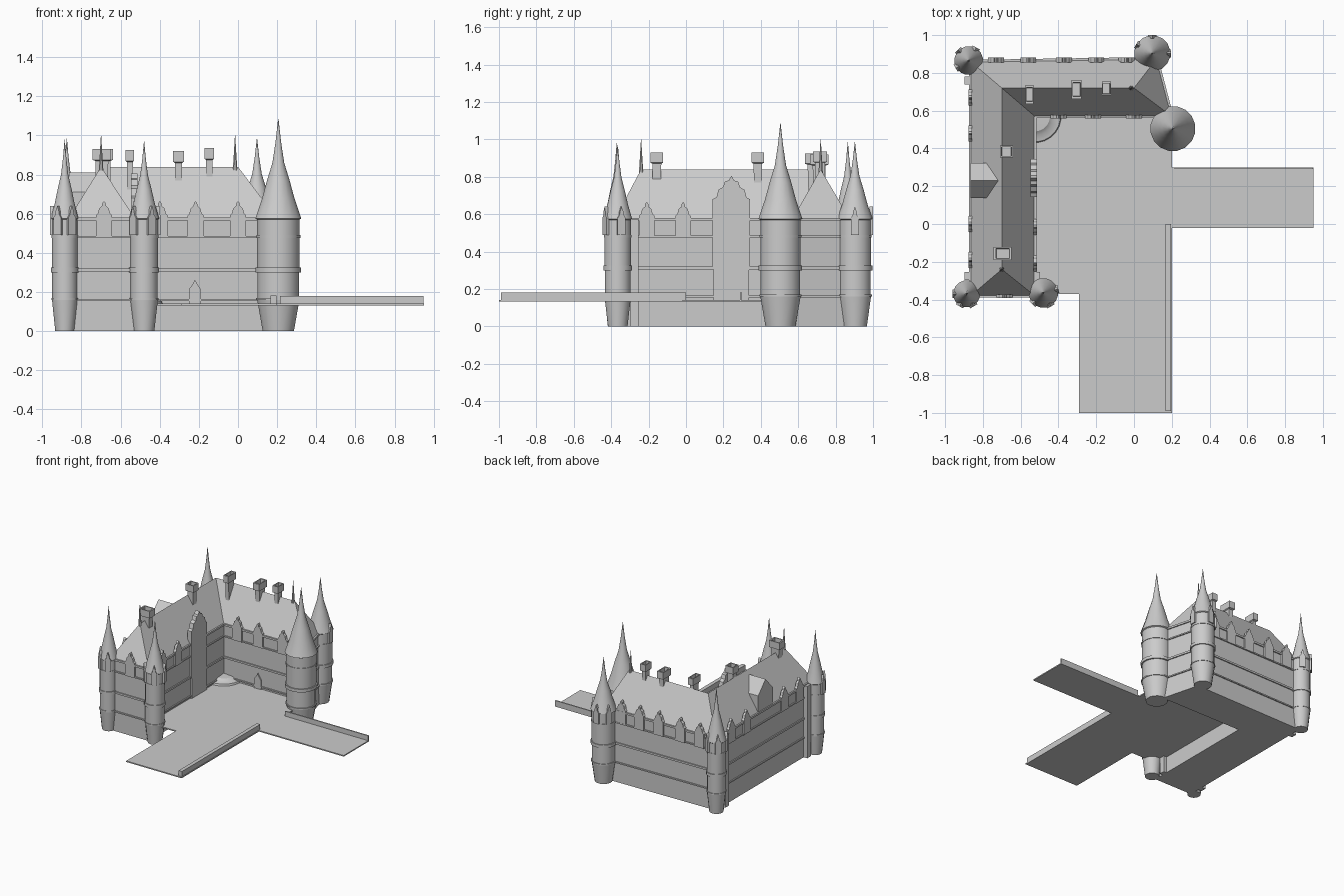
import bpy, bmesh, math
from mathutils import Vector, Matrix

if "Cube" in bpy.data.objects:
    bpy.data.objects.remove(bpy.data.objects["Cube"], do_unlink=True)

# One stone colour for everything
stone = bpy.data.materials.new("grey stone")
stone.use_nodes = True
COLOUR = (0.6, 0.6, 0.6, 1)
stone.diffuse_color = COLOUR
stone.node_tree.nodes["Principled BSDF"].inputs["Base Color"].default_value = COLOUR


def finish(name, bm, smooth=False):
    bmesh.ops.recalc_face_normals(bm, faces=bm.faces)
    mesh = bpy.data.meshes.new(name)
    bm.to_mesh(mesh)
    bm.free()
    mesh.materials.append(stone)
    ob = bpy.data.objects.new(name, mesh)
    bpy.context.collection.objects.link(ob)
    if smooth:
        bpy.ops.object.select_all(action='DESELECT')
        ob.select_set(True)
        bpy.context.view_layer.objects.active = ob
        bpy.ops.object.shade_smooth_by_angle(angle=math.radians(32))
    return ob


def rings(name, x, y, profile, sides=16, smooth=True):
    """Stack of rings (radius x, radius y, z) joined into a closed shell."""
    bm = bmesh.new()
    start = math.pi / sides
    k = 1 / math.cos(start) if sides == 4 else 1
    loops = []
    for rx, ry, z in profile:
        angles = [start + 2 * math.pi * i / sides for i in range(sides)]
        loops.append([bm.verts.new((x + k * rx * math.cos(a), y + k * ry * math.sin(a), z))
                      for a in angles])
    for low, high in zip(loops, loops[1:]):
        for i in range(sides):
            j = (i + 1) % sides
            bm.faces.new((low[i], low[j], high[j], high[i]))
    bm.faces.new(loops[0])
    bm.faces.new(loops[-1])
    return finish(name, bm, smooth)


def prism(name, points, direction):
    """Flat outline pushed along a direction."""
    bm = bmesh.new()
    face = bm.faces.new([bm.verts.new(p) for p in points])
    out = bmesh.ops.extrude_face_region(bm, geom=[face])
    moved = [v for v in out["geom"] if isinstance(v, bmesh.types.BMVert)]
    bmesh.ops.translate(bm, verts=moved, vec=direction)
    return finish(name, bm)


def box(name, x0, x1, y0, y1, z0, z1):
    return prism(name, [(x0, y0, z0), (x1, y0, z0), (x1, y1, z0), (x0, y1, z0)], (0, 0, z1 - z0))


def gable(name, x, y, heading, half, depth):
    """Upright symmetrical plate facing the heading (degrees); half = right side outline."""
    a = math.radians(heading)
    out = Vector((math.cos(a), math.sin(a), 0))
    along = Vector((-out.y, out.x, 0))
    outline = half + [(-u, z) for u, z in reversed(half) if u > 0]
    base = Vector((x, y, 0)) - out * depth / 2
    return prism(name, [base + along * u + Vector((0, 0, z)) for u, z in outline], out * depth)


# Main body: L-shaped walls with a hipped roof
EAVE, RIDGE = 0.575, 0.84
plan = [(-.865, -.38), (-.525, -.38), (-.525, .57), (.2, .57), (.12, .875), (-.865, .86)]
bm = bmesh.new()
low = [bm.verts.new((x, y, 0)) for x, y in plan]
top = [bm.verts.new((x, y, EAVE)) for x, y in plan]
south, corner, east = [bm.verts.new((x, y, RIDGE)) for x, y in ((-.7, -.24), (-.7, .72), (0, .72))]
bm.faces.new(low)
for i in range(len(plan)):
    j = (i + 1) % len(plan)
    bm.faces.new((low[i], low[j], top[j], top[i]))
ridges = [(south,), (corner, south), (east, corner), (east,), (corner, east), (south, corner)]
for i, ridge in enumerate(ridges):
    bm.faces.new((top[i], top[(i + 1) % len(plan)]) + ridge)
finish("walls_and_roof", bm)

# Stone courses running round the walls
for i, (p, q) in enumerate(zip(plan, plan[1:] + plan[:1])):
    p, q = Vector((*p, 0)), Vector((*q, 0))
    side = (q - p).normalized().cross(Vector((0, 0, 1))) * 0.009
    for z0, z1 in ((.155, .165), (.305, .32), (.475, .485), (.565, .58)):
        lift = Vector((0, 0, z0))
        prism(f"wall_course_{i}", [p + lift - side, q + lift - side, q + lift + side, p + lift + side],
              (0, 0, z1 - z0))

# Round corner towers with bands and concave spires
body = [(.74, 0), (1, .16), (1.05, .16), (1.05, .17), (.98, .17), (.98, .3), (1.08, .3),
        (1.08, .325), (1, .325), (1, .475), (1.04, .475), (1.04, .49), (1, .49), (1, .57), (1.09, .575)]
spire = [(.77, .2), (.54, .38), (.28, .56), (.13, .77), (.01, 1)]
towers = {
    "east_tower": (.206, .505, .11, 1.085, ()),
    "north_east_tower": (.097, .903, .088, .985, (0, 90, 150)),
    "north_west_tower": (-.875, .865, .07, .985, (60, 135, 210)),
    "south_west_tower": (-.886, -.37, .066, .98, (180, 240, 300)),
    "south_east_tower": (-.48, -.365, .072, .97, (225, 300, 15)),
}
small = [(.022, .49), (.022, .58), (.012, .595), (.009, .615), (0, .64)]
for name, (x, y, r, tip, headings) in towers.items():
    outline = body + [(s, EAVE + t * (tip - EAVE)) for s, t in spire]
    rings(name, x, y, [(r * s, r * s, z) for s, z in outline])
    for h in headings:
        a = math.radians(h)
        gable(name + "_gable", x + r * math.cos(a), y + r * math.sin(a), h, small, .02)

# Square pilasters beside the towers
for x, y in ((-.875, -.275), (-.875, .76), (-.52, -.275)):
    box("pilaster", x - .022, x + .022, y - .022, y + .022, 0, .575)

# Shaped gables standing on the walls
half = [(.042, .475), (.042, .59), (.032, .6), (.024, .628), (.01, .64), (.008, .655), (0, .665)]
for x in (-.4, -.217, 0):
    gable("courtyard_gable", x, .568, -90, half, .02)
for x in (-.73, -.56, -.37, -.2, -.04):
    gable("north_gable", x, .868, 90, half, .025)
for y in (-.21, -.015):
    gable("courtyard_gable", -.523, y, 0, half, .02)
for y in (-.19, 0, .48, .67):
    gable("west_gable", -.867, y, 180, half, .02)
gable("south_gable", -.685, -.382, -90, half, .02)

# Tall gabled entrance bay in the courtyard
bay = [(.095, .135), (.095, .3), (.1, .31), (.1, .68), (.08, .69), (.07, .73),
       (.045, .745), (.035, .775), (.015, .78), (0, .805)]
gable("entrance_bay", -.53, .243, 0, bay, .035)

# Large roof dormer on the west side
gable("west_dormer", -.79, .23, 180, [(.092, .48), (.092, .71), (0, .81)], .15)

# Small courtyard door
gable("courtyard_door", -.22, .568, -90, [(.03, .135), (.03, .215), (.015, .235), (0, .262)], .016)

# Corner steps
rings("corner_steps", -.525, .57, [(.14, .14, .14), (.135, .135, .155), (.1, .1, .16),
                                  (.08, .08, .175), (.01, .01, .18)], 24)

# Flared hollow chimneys
for x, y, w, d, z in ((-.553, .685, .044, .1, .925), (-.304, .712, .054, .1, .92),
                      (-.146, .717, .048, .075, .935), (-.675, .384, .07, .065, .93),
                      (-.696, -.156, .095, .068, .93)):
    w, d = w / 2, d / 2
    profile = [(.6, .7), (.7, z - .06), (1, z - .055), (1, z), (.75, z), (.7, z - .04)]
    rings("chimney", x, y, [(w * s, d * s, h) for s, h in profile], 4, False)

# Ridge finials
for x, y in ((-.7, -.24), (-.015, .72)):
    rings("ridge_finial", x, y, [(.013, .013, .82), (.008, .008, .89), (.001, .001, 1)], 8)

# Courtyard deck with two bridges
deck = [(-.54, -.37), (-.29, -.37), (-.29, -1), (.2, -1), (.2, -.02), (.95, -.02),
        (.95, .3), (.2, .3), (.2, .58), (-.54, .58)]
prism("courtyard_deck", [(x, y, .132) for x, y in deck], (0, 0, .009))
box("south_bridge_parapet", .167, .197, -.99, 0, .138, .182)
box("east_bridge_parapet", .215, .948, .29, .3, .138, .18)
